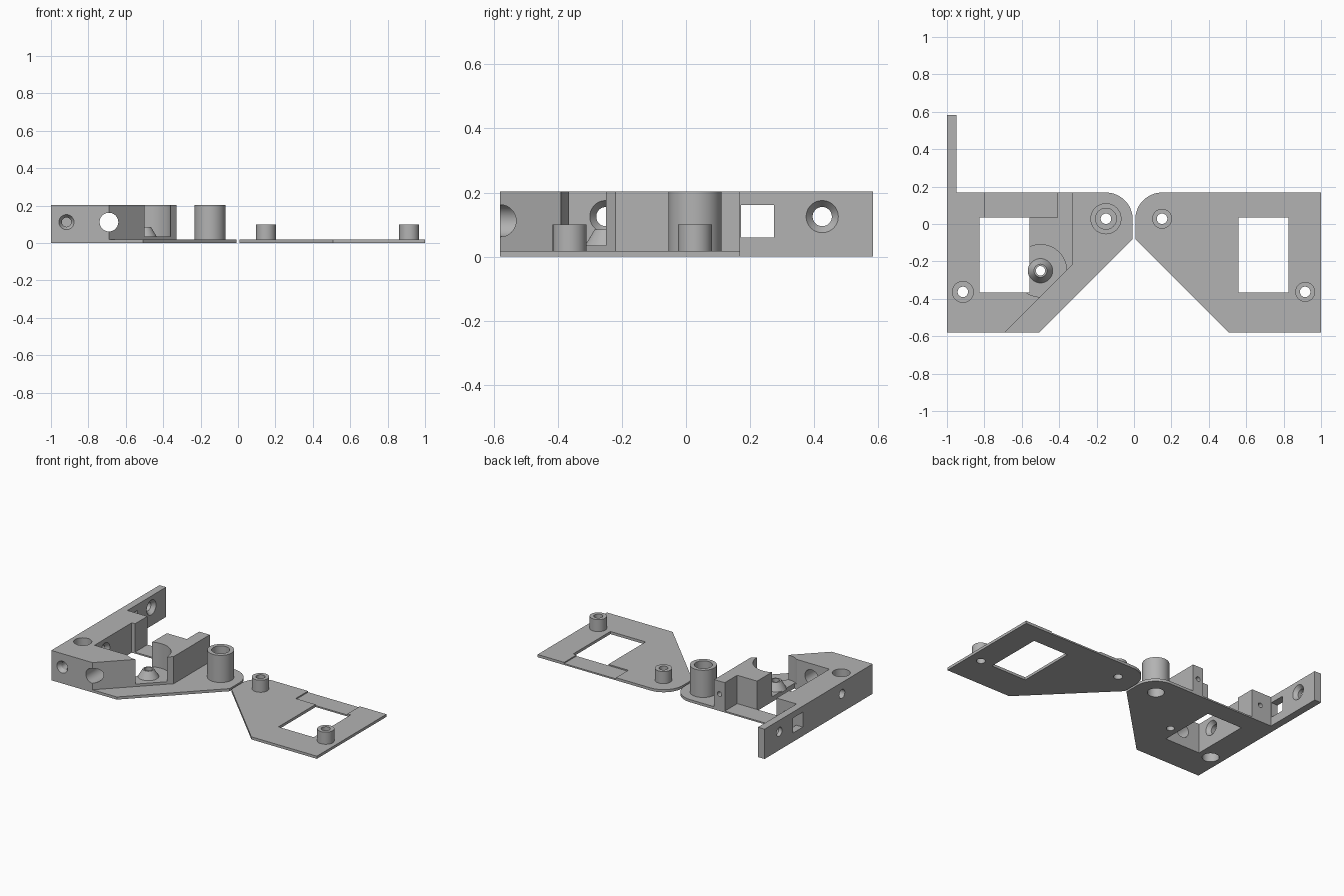
import bpy, bmesh, math
from mathutils import Matrix, Vector

if "Cube" in bpy.data.objects:
    bpy.data.objects.remove(bpy.data.objects["Cube"], do_unlink=True)

grey = bpy.data.materials.new("plain_grey")
grey.use_nodes = True
COLOR = (0.45, 0.45, 0.45, 1)
grey.diffuse_color = COLOR
grey.node_tree.nodes["Principled BSDF"].inputs["Base Color"].default_value = COLOR

PLATE = 0.018    # plate thickness
TOP = 0.203      # full height of the housing
RECESS = 0.01    # floor of the shallow back slot
BORE = 0.028     # screw hole radius


def finish(name, bm):
    bmesh.ops.recalc_face_normals(bm, faces=bm.faces)
    mesh = bpy.data.meshes.new(name)
    bm.to_mesh(mesh)
    bm.free()
    mesh.materials.append(grey)
    ob = bpy.data.objects.new(name, mesh)
    bpy.context.collection.objects.link(ob)
    return ob


def prism(name, points, z0, z1):
    bm = bmesh.new()
    face = bm.faces.new([bm.verts.new((x, y, z0)) for x, y in points])
    out = bmesh.ops.extrude_face_region(bm, geom=[face])
    verts = [v for v in out["geom"] if isinstance(v, bmesh.types.BMVert)]
    bmesh.ops.translate(bm, verts=verts, vec=(0, 0, z1 - z0))
    return finish(name, bm)


def box(name, x0, x1, y0, y1, z0, z1):
    return prism(name, [(x0, y0), (x1, y0), (x1, y1), (x0, y1)], z0, z1)


def rod(name, start, end, r1, r2=None):
    """Cylinder or cone between two points."""
    a, b = Vector(start), Vector(end)
    axis = b - a
    turn = axis.to_track_quat('Z', 'Y').to_matrix().to_4x4()
    bm = bmesh.new()
    bmesh.ops.create_cone(bm, cap_ends=True, segments=48, radius1=r1,
                          radius2=r1 if r2 is None else r2, depth=axis.length,
                          matrix=Matrix.Translation((a + b) / 2) @ turn)
    return finish(name, bm)


def upright(name, x, y, z0, z1, r1, r2=None):
    return rod(name, (x, y, z0), (x, y, z1), r1, r2)


def combine(target, others, operation):
    bpy.context.view_layer.objects.active = target
    for other in others:
        mod = target.modifiers.new("combine", 'BOOLEAN')
        mod.operation, mod.solver, mod.object = operation, 'EXACT', other
        bpy.ops.object.modifier_apply(modifier=mod.name)
        bpy.data.objects.remove(other, do_unlink=True)


def smooth(ob):
    bpy.ops.object.select_all(action='DESELECT')
    ob.select_set(True)
    bpy.context.view_layer.objects.active = ob
    bpy.ops.object.shade_smooth_by_angle(angle=math.radians(30))


def plate(name, side):
    """Flat plate with a cut front corner and a round inner back corner."""
    arc = [math.radians(180 - 90 * i / 16) for i in range(17)]
    pts = [(0.007, -0.08)]
    pts += [(0.15 + 0.143 * math.cos(a), 0.025 + 0.143 * math.sin(a)) for a in arc]
    pts += [(1, 0.168), (1, -0.58), (0.507, -0.58)]
    return prism(name, [(side * x, y) for x, y in pts], 0, PLATE)


def openings(side):
    """Window and shallow back slot shared by both plates."""
    w = sorted((side * 0.56, side * 0.825))
    s = sorted((side * 0.41, side * 0.8))
    return [box("window_cut", *w, -0.365, 0.035, -0.1, 0.4),
            box("slot_cut", *s, 0.035, 0.3, RECESS, 0.4)]


PEGS = [(0.15, 0.028), (0.915, -0.363)]

# Cover plate with two pegs
cover = plate("cover_plate", 1)
combine(cover, openings(1), 'DIFFERENCE')
combine(cover, [upright("peg", x, y, 0.005, 0.1, 0.053) for x, y in PEGS], 'UNION')
combine(cover, [upright("peg_hole", x, y, -0.1, 0.3, BORE) for x, y in PEGS], 'DIFFERENCE')
smooth(cover)

# Housing: plate, raised block, side wall and tall post
housing = plate("housing", -1)
block = prism("block", [(-1, -0.58), (-0.69, -0.58), (-0.33, -0.22),
                        (-0.33, 0.168), (-1, 0.168)], 0, TOP)
wall = box("side_wall", -1, -0.95, 0, 0.583, 0, TOP)
combine(housing, [block, wall], 'UNION')
combine(housing, openings(-1), 'DIFFERENCE')
combine(housing, [upright("tall_post", -0.15, 0.028, 0.005, TOP, 0.083)], 'UNION')

# Round pocket with a hollow cone on its floor
combine(housing, [upright("pocket_cut", -0.5, -0.25, 0.035, 0.4, 0.14)], 'DIFFERENCE')
combine(housing, [upright("cone", -0.5, -0.25, 0.03, 0.085, 0.068, 0.035)], 'UNION')
cuts = [upright("cone_hole", -0.5, -0.25, -0.1, 0.3, 0.025)]

# Stepped peg sockets, wide at both ends
for x, y in PEGS:
    cuts += [upright("socket_top", -x, y, 0.105, 0.4, 0.056),
             upright("socket_bottom", -x, y, -0.1, 0.08, 0.052),
             upright("socket_hole", -x, y, -0.1, 0.4, BORE)]

# Countersunk side holes
for x, y in [(-0.825, -0.25), (-0.95, 0.425)]:
    cuts += [rod("side_hole", (-1.1, y, 0.125), (x + 0.05, y, 0.125), 0.03),
             rod("side_sink", (x - 0.025, y, 0.125), (x + 0.001, y, 0.125), 0.03, 0.051)]

# Square wall opening, front holes and small back holes
cuts += [box("square_cut", -1.1, -0.9, 0.172, 0.275, 0.06, 0.162),
         rod("front_hole", (-0.69, -0.7, 0.112), (-0.69, -0.3, 0.112), 0.05),
         rod("front_sink", (-0.917, -0.581, 0.112), (-0.917, -0.555, 0.112), 0.041, 0.025),
         rod("front_bore", (-0.917, -0.57, 0.112), (-0.917, -0.45, 0.112), 0.025)]
for x in (-0.37, -0.865):
    cuts.append(rod("back_hole", (x, 0.2, 0.115), (x, 0.08, 0.115), 0.016))
combine(housing, cuts, 'DIFFERENCE')
smooth(housing)
